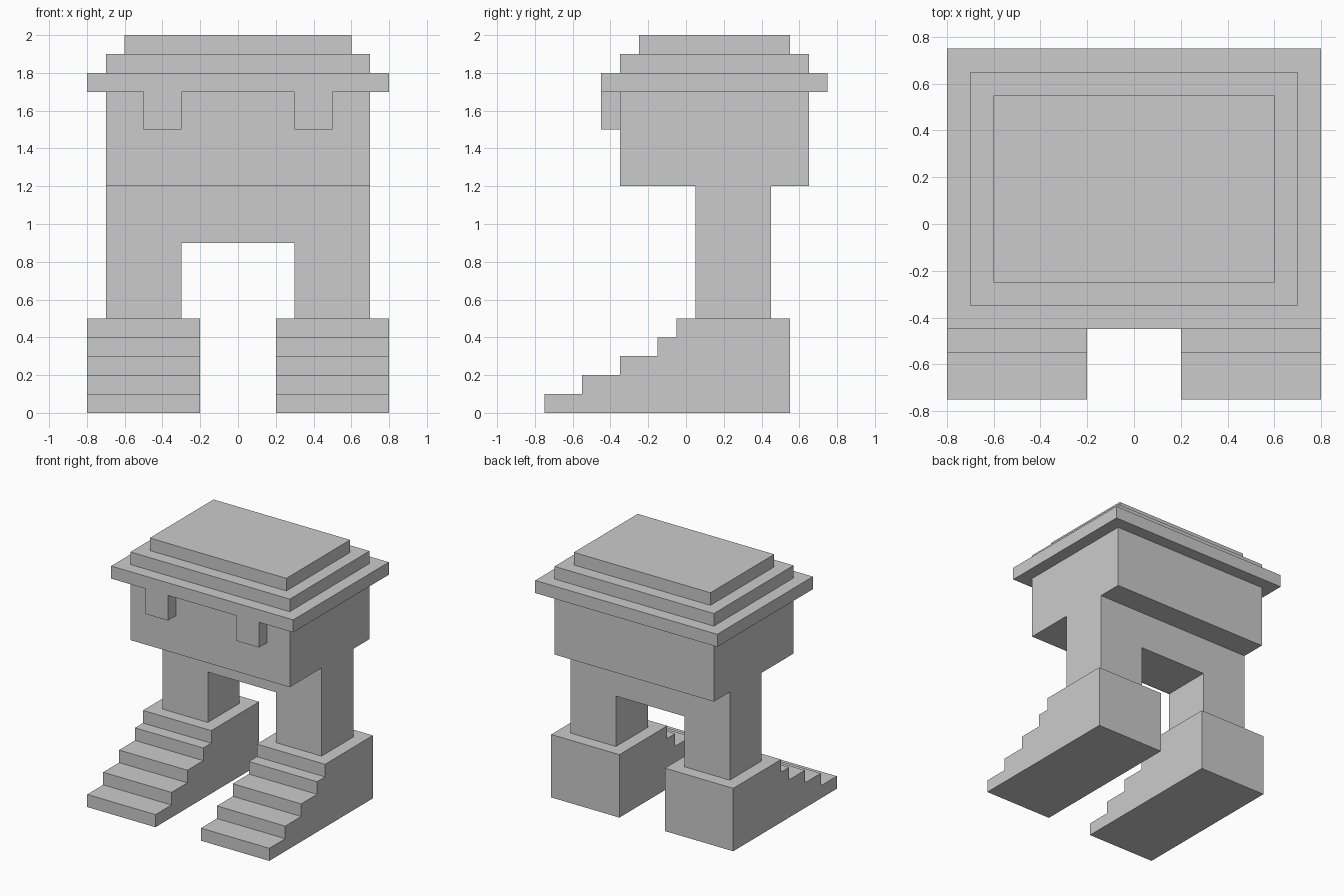
import bpy, bmesh
from mathutils import Vector

if "Cube" in bpy.data.objects:
    bpy.data.objects.remove(bpy.data.objects["Cube"])


def make_prism(name, points, offset):
    """Extrude a closed polygon along an offset vector."""
    bm = bmesh.new()
    face = bm.faces.new([bm.verts.new(p) for p in points])
    geom = bmesh.ops.extrude_face_region(bm, geom=[face])["geom"]
    verts = [g for g in geom if isinstance(g, bmesh.types.BMVert)]
    bmesh.ops.translate(bm, verts=verts, vec=Vector(offset))
    bmesh.ops.recalc_face_normals(bm, faces=bm.faces[:])
    mesh = bpy.data.meshes.new(name)
    bm.to_mesh(mesh)
    bm.free()
    obj = bpy.data.objects.new(name, mesh)
    bpy.context.collection.objects.link(obj)
    return obj


def make_box(name, x, y, z):
    """Box from (min, max) ranges."""
    base = [(x[0], y[0], z[0]), (x[1], y[0], z[0]),
            (x[1], y[1], z[0]), (x[0], y[1], z[0])]
    return make_prism(name, base, (0, 0, z[1] - z[0]))


def mirror_x(obj):
    obj.modifiers.new("Mirror", "MIRROR").use_axis[0] = True


# Stepped bases: stair profile in the side plane, mirrored
profile = [(0.55, 0)]
for i, y in enumerate((-0.75, -0.55, -0.35, -0.15, -0.05)):
    profile += [(y, i * 0.1), (y, (i + 1) * 0.1)]
profile.append((0.55, 0.5))
mirror_x(make_prism("stair_base", [(0.2, y, z) for y, z in profile], (0.6, 0, 0)))

# Two legs joined by a lintel
arch = [(-0.7, 0.5), (-0.3, 0.5), (-0.3, 0.9), (0.3, 0.9),
        (0.3, 0.5), (0.7, 0.5), (0.7, 1.2), (-0.7, 1.2)]
make_prism("leg_arch", [(x, 0.05, z) for x, z in arch], (0, 0.4, 0))

# Upper block
make_box("upper_block", (-0.7, 0.7), (-0.35, 0.65), (1.2, 1.7))

# Three shrinking roof tiers
for i in range(3):
    s = i * 0.1
    make_box(f"roof_tier_{i + 1}", (-0.8 + s, 0.8 - s),
             (-0.45 + s, 0.75 - s), (1.7 + s, 1.8 + s))

# Front tabs hanging below the brim
mirror_x(make_box("front_tab", (0.3, 0.5), (-0.45, -0.35), (1.5, 1.7)))
